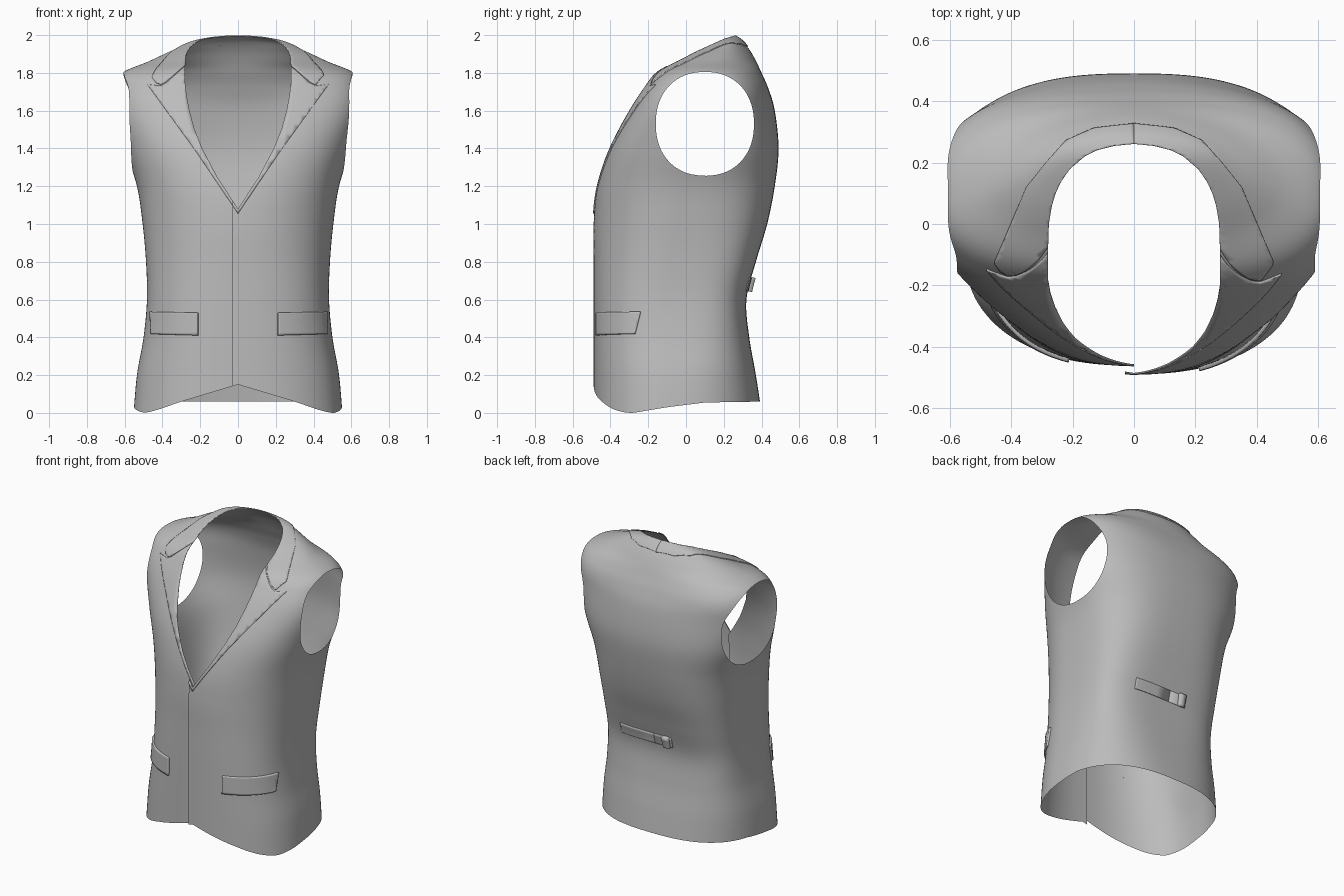
import bpy, bmesh, math

if "Cube" in bpy.data.objects:
    bpy.data.objects.remove(bpy.data.objects["Cube"])

cloth = bpy.data.materials.new("grey cloth")
cloth.diffuse_color = (0.5, 0.5, 0.5, 1)
cloth.use_nodes = True
cloth.node_tree.nodes["Principled BSDF"].inputs["Base Color"].default_value = cloth.diffuse_color

# Body sections: z, half width, front y, back y, front/back squareness, y of widest point
KEYS = [
    (-.03, .555, -.475, .405, 2.35, 2.5, -.08),
    (.20, .535, -.475, .370, 2.35, 2.8, -.08),
    (.40, .500, -.475, .335, 2.4, 3.3, -.08),
    (.60, .482, -.475, .320, 2.4, 3.8, -.08),
    (.80, .487, -.475, .370, 2.3, 3.6, -.06),
    (1.0, .505, -.475, .430, 2.2, 3.2, -.04),
    (1.2, .535, -.455, .470, 2.3, 2.9, .00),
    (1.4, .600, -.395, .490, 2.6, 2.6, .08),
    (1.6, .655, -.290, .470, 2.9, 2.4, .10),
    (1.72, .645, -.215, .435, 3.0, 2.7, .10),
    (1.80, .612, -.160, .400, 2.5, 2.4, .10),
    (1.86, .475, -.070, .372, 2.1, 2.1, .12),
    (1.92, .345, .030, .338, 2.0, 2.0, .17),
    (1.97, .220, .150, .297, 2.0, 2.0, .22),
    (2.0, .030, .220, .250, 2.0, 2.0, .235),
]
COLS, SUB = 128, 8


def spline(t):
    i = min(int(t), len(KEYS) - 2)
    s = t - i
    a, b, c, d = (KEYS[max(0, min(len(KEYS) - 1, i + k))] for k in (-1, 0, 1, 2))
    return [q + .5 * s * (r - p + s * (2*p - 5*q + 4*r - w + s * (3*(q - r) + w - p)))
            for p, q, r, w in zip(a, b, c, d)]


def lerp(x, pts):
    if x <= pts[0][0]:
        return pts[0][1]
    for (x0, y0), (x1, y1) in zip(pts, pts[1:]):
        if x <= x1:
            return y0 + (y1 - y0) * (x - x0) / (x1 - x0)
    return pts[-1][1]


def clip(bm, field):
    """Cut the surface along field = 0 and drop the positive side."""
    val = {}
    for v in bm.verts:
        f = field(*v.co)
        val[v] = 0 if abs(f) < 1e-5 else f
    cuts = []
    for e in list(bm.edges):
        a, b = e.verts
        if val[a] * val[b] < 0:
            _, v = bmesh.utils.edge_split(e, a, val[a] / (val[a] - val[b]))
            val[v] = 0
            cuts.append(v)
    if cuts:
        bmesh.ops.connect_verts(bm, verts=cuts)
    bmesh.ops.delete(bm, geom=[f for f in bm.faces if sum(val[v] for v in f.verts) > 0],
                     context='FACES')


# Openings, as fields that are positive where cloth is removed
def neck(x, y, z):
    if y > -.1:
        n = lerp(y, [(-.1, .28), (0, .277), (.06, .267), (.1, .255), (.14, .236), (.18, .208),
                     (.22, .16), (.24, .12), (.255, .06), (.26, 0), (.3, -.3)])
    else:
        n = lerp(z, [(.9, -.11), (1.08, 0), (1.25, .11), (1.4, .19), (1.5, .23), (1.6, .257),
                     (1.68, .272), (1.75, .28)])
    return n - abs(x)


def armhole(x, y, z):
    return 1 - (abs(y - .1) / .26) ** 2.2 - (abs(z - 1.53) / .275) ** 2.2


def hem(x, y, z):
    if y < -.28:
        return lerp(abs(x), [(0, .15), (.3, .06), (.42, .018), (.47, .005), (.5, 0)]) - z
    return lerp(y, [(-.28, 0), (-.1, .03), (.1, .055), (.4, .06)]) - z


def half_shell(side):
    bm = bmesh.new()
    rows = []
    for r in range((len(KEYS) - 1) * SUB + 1):
        z, w, f, b, pf, pb, c = spline(r / SUB)
        row = []
        for k in range(COLS):
            a = 2 * math.pi * k / COLS
            ca, sa = math.cos(a), math.sin(a)
            p, depth = (pb, b - c) if sa > 0 else (pf, c - f)
            x = math.copysign(w * abs(ca) ** (2 / p), ca)
            y = c + math.copysign(depth * abs(sa) ** (2 / p), sa)
            y -= side * .014 * max(0, min(1, -y / .3))   # one front overlaps the other
            row.append(bm.verts.new((x, y, z)))
        rows.append(row)
    for lo, hi in zip(rows, rows[1:]):
        for k in range(COLS):
            n = (k + 1) % COLS
            bm.faces.new((lo[k], lo[n], hi[n], hi[k]))
    for field in (neck, armhole, hem):
        clip(bm, field)
    if side > 0:
        clip(bm, lambda x, y, z: -x - (.03 if y < 0 else 0))
    else:
        clip(bm, lambda x, y, z: x)
    return bm


def finish(bm, name, lift=0):
    bm.normal_update()
    if lift:
        for v, n in [(v, v.normal.copy()) for v in bm.verts]:
            v.co += n * lift
    for f in bm.faces:
        f.smooth = True
    me = bpy.data.meshes.new(name)
    bm.to_mesh(me)
    bm.free()
    me.materials.append(cloth)
    ob = bpy.data.objects.new(name, me)
    bpy.context.collection.objects.link(ob)
    if lift:
        m = ob.modifiers.new("edge", 'SOLIDIFY')
        m.thickness, m.offset, m.use_rim_only = lift, -1, True


# Raised pieces: name, lift, fields trimming the body down to the piece
PIECES = [
    ("lapel", .006, [
        lambda x, y, z: y - .05,
        lambda x, y, z: 1.04 - z,
        lambda x, y, z: abs(x) - lerp(z, [(1.04, -.01), (1.38, .22), (1.78, .51)]),
        lambda x, y, z: z + .008 - lerp(abs(x), [(.28, 1.84), (.4, 1.735), (.52, 1.75)])]),
    ("collar", .005, [
        lambda x, y, z: lerp(abs(x), [(.28, 1.84), (.4, 1.735), (.46, 1.755)]) - z,
        lambda x, y, z: abs(x) - lerp(y, [(-.2, .4), (-.125, .455), (.12, .35), (.2, .285),
                                          (.27, .22), (.31, .13), (.33, -.05)])]),
    ("pocket_welt", .012, [
        lambda x, y, z: z - .53 - .02 * (abs(x) - .21),
        lambda x, y, z: .41 + .03 * (abs(x) - .21) - z,
        lambda x, y, z: .21 - abs(x),
        lambda x, y, z: y + .24 + .25 * (.53 - z)]),
    ("back_strap", .005, [
        lambda x, y, z: -y,
        lambda x, y, z: abs(z - .68) - .035,
        lambda x, y, z: abs(x - .065) - .195]),
    ("strap_buckle", .024, [
        lambda x, y, z: -y,
        lambda x, y, z: abs(z - .682) - .038,
        lambda x, y, z: abs(x + .08) - .035]),
]

for side, tag in ((1, "right"), (-1, "left")):
    shell = half_shell(side)
    for name, lift, fields in PIECES:
        bm = shell.copy()
        for field in fields:
            clip(bm, field)
        bmesh.ops.delete(bm, geom=[v for v in bm.verts if not v.link_faces], context='VERTS')
        if bm.faces:
            finish(bm, name + "_" + tag, lift)
    finish(shell, "vest_body_" + tag)
